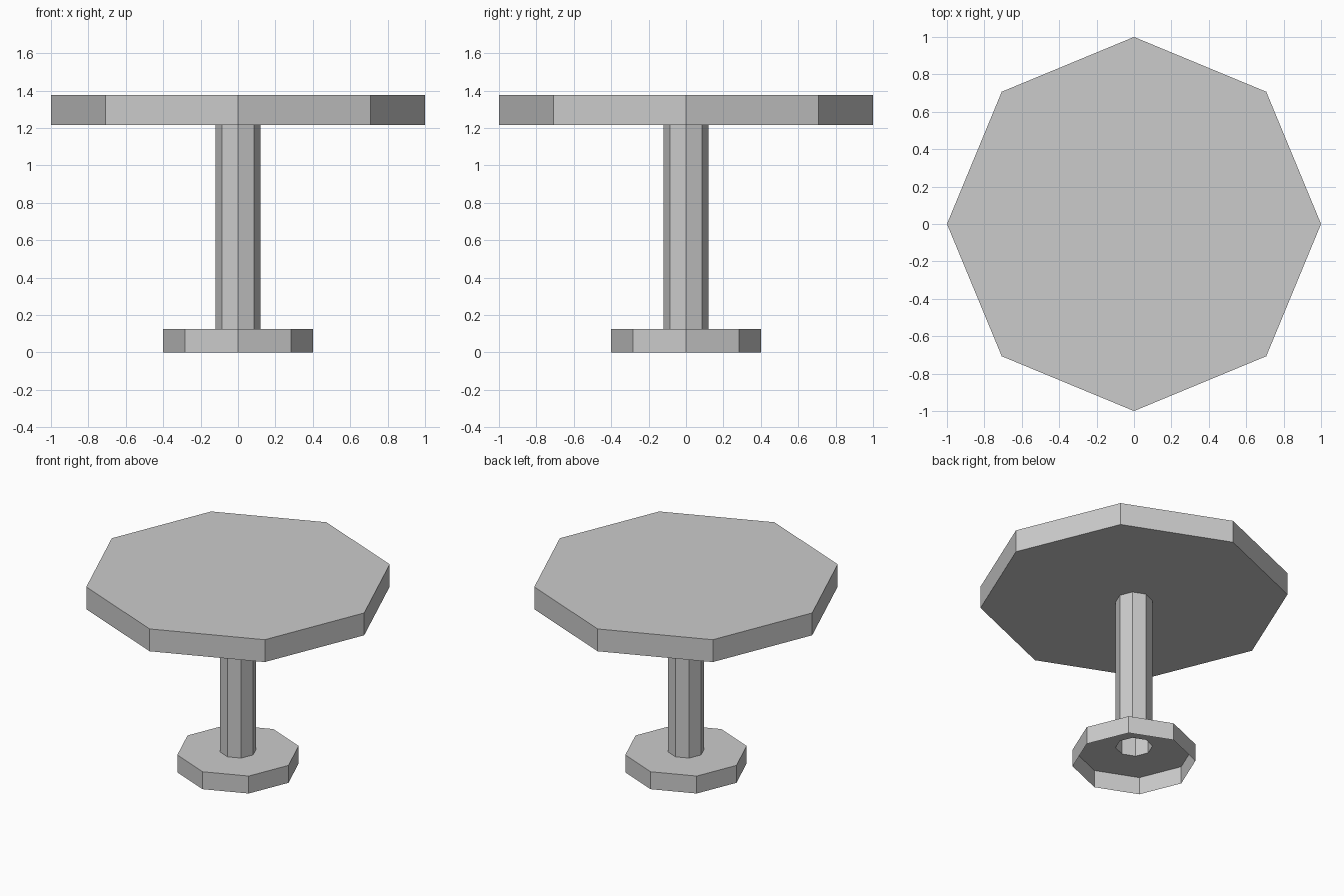
import bpy
import bmesh
from math import cos, sin, pi

SIDES = 8
BASE_RADIUS, POST_RADIUS, TOP_RADIUS = 0.4, 0.12, 1.0
BASE_HEIGHT, TOP_BOTTOM, TOP_HEIGHT = 0.125, 1.217, 1.377

cube = bpy.data.objects.get("Cube")
if cube:
    bpy.data.objects.remove(cube)

grey = bpy.data.materials.new("plain_grey")
grey.use_nodes = True
colour = (0.6, 0.6, 0.6, 1)
grey.diffuse_color = colour
grey.node_tree.nodes["Principled BSDF"].inputs["Base Color"].default_value = colour


def octagon_shell(name, profile, cap=False):
    """Sweep a (radius, height) profile around z, listed bottom to top."""
    bm = bmesh.new()
    rings = []
    for radius, z in profile:
        angles = [2 * pi * i / SIDES for i in range(SIDES)]
        rings.append([bm.verts.new((radius * cos(a), radius * sin(a), z)) for a in angles])
    for low, high in zip(rings, rings[1:]):
        for i in range(SIDES):
            j = (i + 1) % SIDES
            bm.faces.new((low[i], low[j], high[j], high[i]))
    if cap:
        bm.faces.new(rings[-1])
    mesh = bpy.data.meshes.new(name)
    bm.to_mesh(mesh)
    bm.free()
    mesh.materials.append(grey)
    obj = bpy.data.objects.new(name, mesh)
    bpy.context.collection.objects.link(obj)
    return obj


# Foot: open underneath, with a hole where the hollow post meets it
octagon_shell("foot", [(BASE_RADIUS, 0), (BASE_RADIUS, BASE_HEIGHT), (POST_RADIUS, BASE_HEIGHT)])

# Hollow post
octagon_shell("post", [(POST_RADIUS, BASE_HEIGHT), (POST_RADIUS, TOP_BOTTOM)])

# Table top: underside, rim and flat top
octagon_shell("table_top", [(POST_RADIUS, TOP_BOTTOM), (TOP_RADIUS, TOP_BOTTOM),
                            (TOP_RADIUS, TOP_HEIGHT)], cap=True)
